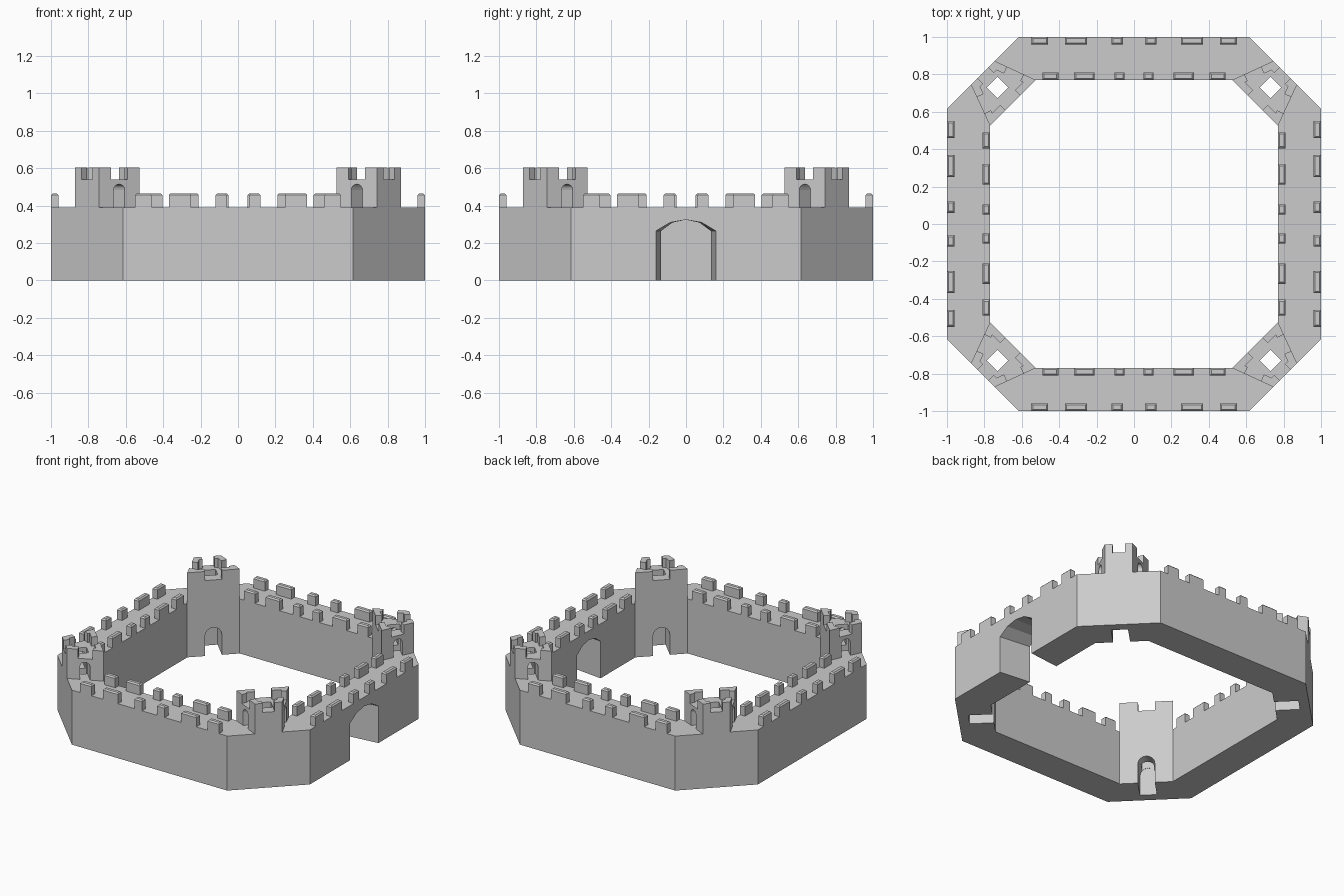
import bpy, bmesh
from math import pi, sin, cos, atan2
from mathutils import Matrix

cube = bpy.data.objects.get("Cube")
if cube:
    bpy.data.objects.remove(cube)

stone = bpy.data.materials.new("grey_stone")
stone.use_nodes = True
stone.diffuse_color = (0.6, 0.6, 0.6, 1)
stone.node_tree.nodes["Principled BSDF"].inputs["Base Color"].default_value = (0.6, 0.6, 0.6, 1)

WALL, FLOOR, TOP = 0.39, 0.54, 0.605      # wall walk, tower roof, merlon tops
INNER, OUTER = 0.916, 1.142               # corner faces, measured along the diagonal


def finish(name, bm):
    bmesh.ops.recalc_face_normals(bm, faces=bm.faces)
    me = bpy.data.meshes.new(name)
    bm.to_mesh(me)
    bm.free()
    me.materials.append(stone)
    ob = bpy.data.objects.new(name, me)
    bpy.context.collection.objects.link(ob)
    return ob


def loft(name, start, end):
    """Solid between two matching loops of points."""
    bm = bmesh.new()
    a = [bm.verts.new(p) for p in start]
    b = [bm.verts.new(p) for p in end]
    bm.faces.new(a)
    bm.faces.new(b)
    for i in range(len(a)):
        j = (i + 1) % len(a)
        bm.faces.new((a[i], a[j], b[j], b[i]))
    return finish(name, bm)


def prism(name, outline, z0, z1):
    return loft(name, [(x, y, z0) for x, y in outline], [(x, y, z1) for x, y in outline])


def block(name, x0, x1, y0, y1, z0, z1):
    return prism(name, [(x0, y0), (x1, y0), (x1, y1), (x0, y1)], z0, z1)


def trapezoid(w0, y0, w1, y1):
    return [(-w0, y0), (w0, y0), (w1, y1), (-w1, y1)]


def arch(half, base, top, steps=8):
    """Round-headed door outline as (across, height) pairs."""
    curve = [(half * cos(pi * i / steps), top - half + half * sin(pi * i / steps))
             for i in range(steps + 1)]
    return [(half, base)] + curve + [(-half, base)]


def cut(ob, *cutters):
    bpy.context.view_layer.objects.active = ob
    for c in cutters:
        c.hide_render = True
        mod = ob.modifiers.new("cut", 'BOOLEAN')
        mod.operation = 'DIFFERENCE'
        mod.solver = 'EXACT'
        mod.object = c
        bpy.ops.object.modifier_apply(modifier=mod.name)
        bpy.data.objects.remove(c)


def copy_turned(ob, name, angle):
    new = ob.copy()
    new.name = name
    new.rotation_euler.z = angle
    bpy.context.collection.objects.link(new)
    return new


# Curtain walls, drawn on the back side and turned for the others
wall_plan = [(-0.615, 1), (0.615, 1), (0.745, 0.87), (0.525, 0.77), (-0.525, 0.77), (-0.745, 0.87)]
back_wall = prism("back_wall", wall_plan, 0, WALL)
copy_turned(back_wall, "right_wall", pi / 2)
copy_turned(back_wall, "front_wall", pi)

# Gate wall with a splayed arched gateway
gate_wall = prism("left_gate_wall", wall_plan, 0, WALL)
gate = [(-0.16, -0.1), (-0.16, 0.265), (-0.085, 0.31), (0, 0.325), (0.085, 0.31), (0.16, 0.265), (0.16, -0.1)]
cut(gate_wall, loft("gate_cutter",
                    [(x * 0.82, 0.75, z) for x, z in gate],
                    [(x * 1.01, 1.02, z) for x, z in gate]))
gate_wall.rotation_euler.z = -pi / 2

# Merlons along both edges of each wall
rows = [(0.96, 1.0, [(0.06, 0.12), (0.25, 0.37), (0.46, 0.55)]),
        (0.77, 0.81, [(0.05, 0.105), (0.21, 0.32), (0.405, 0.49)])]
bm = bmesh.new()
for y0, y1, spans in rows:
    for x0, x1 in spans:
        for side in (-1, 1):
            place = (Matrix.Translation((side * (x0 + x1) / 2, (y0 + y1) / 2, WALL + 0.0375))
                     @ Matrix.Diagonal((x1 - x0, y1 - y0, 0.075, 1)))
            bmesh.ops.create_cube(bm, size=1, matrix=place)
top_edges = [e for e in bm.edges if all(v.co.z > WALL + 0.05 for v in e.verts)]
bmesh.ops.bevel(bm, geom=top_edges, offset=0.009, segments=1, affect='EDGES')
merlons = finish("back_merlons", bm)
for i, side in enumerate(("right", "front", "left")):
    copy_turned(merlons, side + "_merlons", (i + 1) * pi / 2)

# Corner tower, drawn along +y
tower = prism("back_left_tower", trapezoid(0.173, INNER, 0.09, OUTER), 0, TOP)
cut(tower,
    prism("roof_cutter", trapezoid(0.116, 0.956, 0.062, 1.102), FLOOR, 0.7),
    block("inner_notch", -0.055, 0.055, 0.88, 0.98, FLOOR, 0.7),
    block("outer_notch", -0.04, 0.04, 1.08, 1.18, FLOOR, 0.7))
lean = atan2(0.083, OUTER - INNER)
for side in (-1, 1):
    notch = block("side_notch", -0.06, 0.06, -0.048, 0.048, FLOOR, 0.7)
    notch.location = (side * 0.1315, 1.029, 0)
    notch.rotation_euler.z = side * lean
    bpy.context.view_layer.update()
    cut(tower, notch)

# Ground door, passage at the wall walk and shaft through the tower
door = arch(0.055, -0.1, 0.2)
passage = arch(0.031, WALL, 0.515)
cut(tower,
    loft("door_cutter", [(x, 0.88, z) for x, z in door], [(x, 1.075, z) for x, z in door]),
    loft("passage_cutter", [(-0.3, 1.03 + x, z) for x, z in passage],
         [(0.3, 1.03 + x, z) for x, z in passage]),
    block("shaft_cutter", -0.041, 0.041, 0.991, 1.073, -0.2, 0.58))
tower.rotation_euler.z = -pi / 4
for i, corner in enumerate(("back_right", "front_right", "front_left")):
    copy_turned(tower, corner + "_tower", pi / 4 + i * pi / 2)
